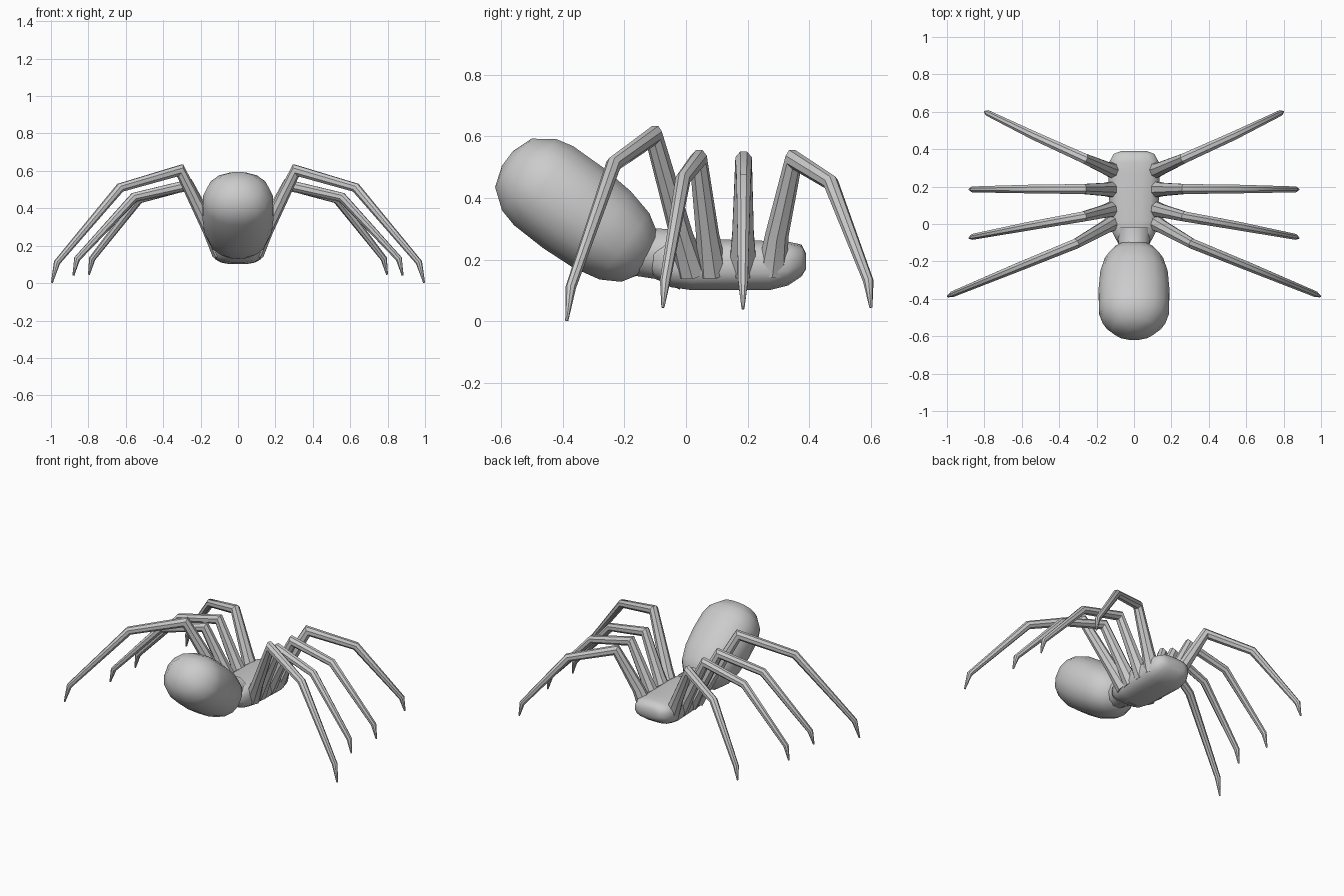
import bpy, bmesh, math
from mathutils import Vector

if "Cube" in bpy.data.objects:
    bpy.data.objects.remove(bpy.data.objects["Cube"])


def skin_rings(name, rings, angle=40):
    """Bridge equal-sided rings into a closed, smooth-shaded tube."""
    bm = bmesh.new()
    loops = [[bm.verts.new(p) for p in r] for r in rings]
    n = len(loops[0])
    for a, b in zip(loops, loops[1:]):
        for i in range(n):
            j = (i + 1) % n
            bm.faces.new((a[i], a[j], b[j], b[i]))
    bm.faces.new(loops[0])
    bm.faces.new(loops[-1])
    bmesh.ops.recalc_face_normals(bm, faces=bm.faces)
    me = bpy.data.meshes.new(name)
    bm.to_mesh(me)
    bm.free()
    ob = bpy.data.objects.new(name, me)
    bpy.context.collection.objects.link(ob)
    bpy.ops.object.select_all(action='DESELECT')
    bpy.context.view_layer.objects.active = ob
    ob.select_set(True)
    bpy.ops.object.shade_smooth_by_angle(angle=math.radians(angle))
    return ob


def ring(c, u, v, ru, rv, n, power=2.0):
    """Superellipse ring around c in the plane of u and v."""
    pts = []
    for i in range(n):
        a = 2 * math.pi * (i + 0.5) / n
        ca, sa = math.cos(a), math.sin(a)
        x = math.copysign(abs(ca) ** (2 / power), ca)
        y = math.copysign(abs(sa) ** (2 / power), sa)
        pts.append(c + u * (ru * x) + v * (rv * y))
    return pts


X, Z = Vector((1, 0, 0)), Vector((0, 0, 1))

# Abdomen: tilted capsule; (distance along axis, radius)
axis, up = Vector((0, 0.8, -0.6)), Vector((0, 0.6, 0.8))
centre = Vector((0, -0.351, 0.357))
prof = [(-.286, .03), (-.262, .10), (-.198, .148), (-.139, .163), (-.02, .166),
        (.099, .158), (.189, .137), (.25, .10), (.28, .05)]
skin_rings("abdomen", [ring(centre + axis * t, X, up, r * 1.16, r, 16, 2.2)
                       for t, r in prof], 60)

# Thorax: (y, half width, bottom, top)
sections = [(-.12, .05, .17, .23), (-.105, .085, .145, .25), (-.05, .115, .11, .27),
            (.02, .13, .10, .27), (.27, .14, .10, .262), (.33, .135, .115, .26),
            (.375, .11, .145, .25), (.39, .07, .17, .22)]
skin_rings("thorax", [ring(Vector((0, y, (b + t) / 2)), X, Z, w, (t - b) / 2, 16, 2.8)
                      for y, w, b, t in sections], 60)

# Waist joining the two body parts
skin_rings("waist", [ring(Vector((0, y, z)), X, Z, r, r, 12)
                     for y, z, r in [(-.2, .25, .10), (-.1, .22, .085), (-.02, .2, .10)]], 60)


def leg(name, pts, radii):
    """Jointed tapering leg with mitred knees, mirrored to the other side."""
    pts = [Vector(p) for p in pts]
    flat = pts[-1] - pts[0]
    flat.z = 0
    side = flat.normalized().cross(Z)
    rings = []
    for i, p in enumerate(pts):
        a = (p - pts[max(i - 1, 0)]).normalized()
        b = (pts[min(i + 1, len(pts) - 1)] - p).normalized()
        t = (a + b).normalized()
        mitre = 1 / max(0.6, t.dot(b if b.length else a))
        nrm = side.cross(t).normalized()
        rings.append(ring(p, side, nrm, radii[i], radii[i] * mitre, 8))
    ob = skin_rings(name, rings)
    ob.modifiers.new("Mirror", 'MIRROR').use_axis = (True, False, False)


# Legs: root, hip flare, two knees, ankle, tip
radii = [.05, .038, .029, .025, .017, .005]
legs = {
    "front_legs": [(.09, .02, .16), (.15, -.015, .28), (.31, -.105, .603),
                   (.63, -.235, .51), (.968, -.374, .11), (.995, -.387, .002)],
    "middle_front_legs": [(.09, .085, .16), (.15, .07, .28), (.27, .04, .525),
                          (.555, -.01, .46), (.86, -.068, .13), (.88, -.075, .045)],
    "middle_back_legs": [(.09, .185, .16), (.15, .185, .28), (.27, .187, .52),
                         (.555, .187, .455), (.86, .185, .13), (.88, .185, .04)],
    "back_legs": [(.09, .28, .16), (.14, .295, .28), (.265, .35, .525),
                  (.53, .47, .45), (.78, .592, .13), (.797, .6, .045)],
}
for name, pts in legs.items():
    leg(name, pts, radii)
